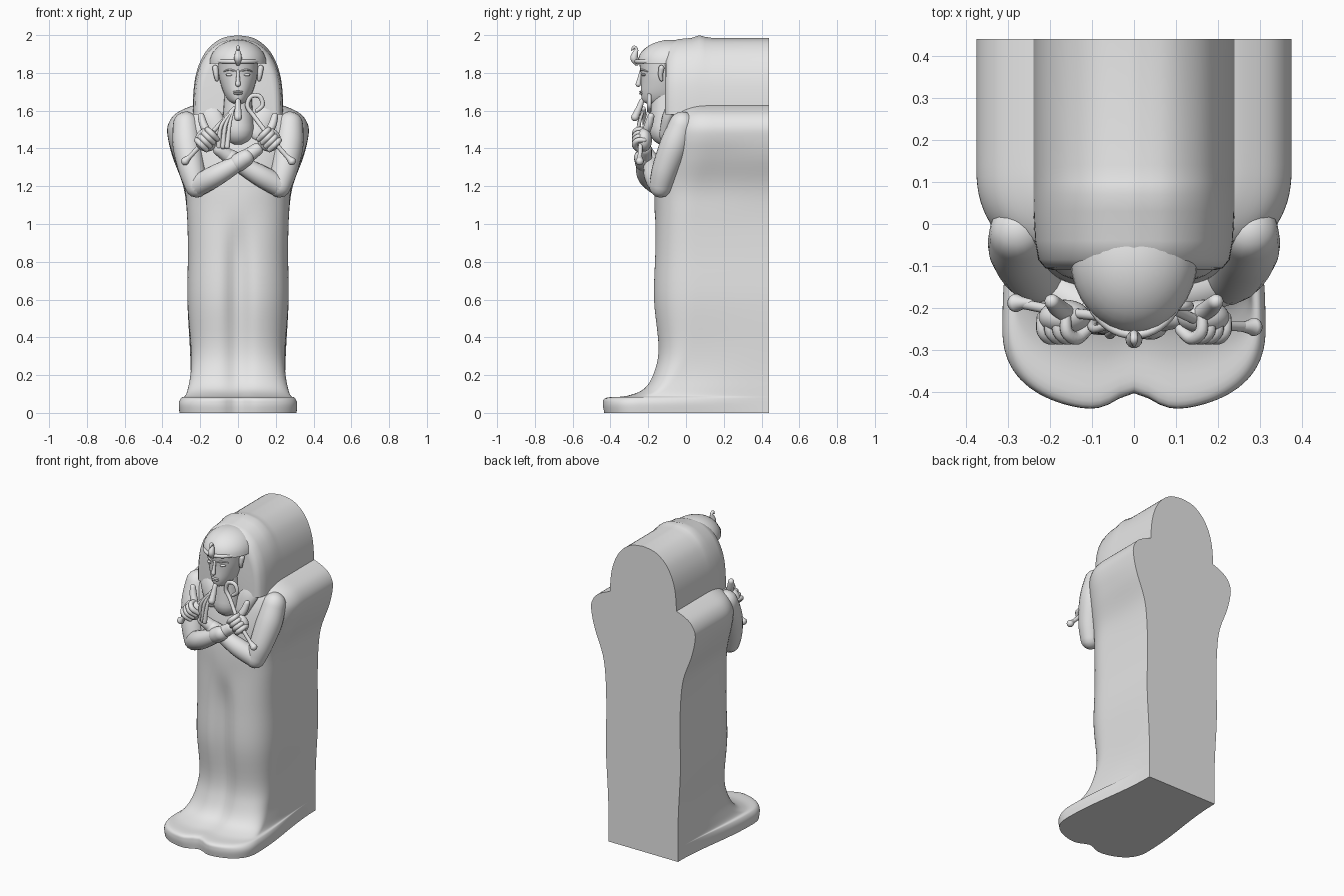
import bpy, bmesh
from math import sin, cos, pi, exp
from mathutils import Vector, Matrix

if "Cube" in bpy.data.objects:
    bpy.data.objects.remove(bpy.data.objects["Cube"])

stone = bpy.data.materials.new("pale grey stone")
stone.use_nodes = True
GREY = (0.8, 0.8, 0.8, 1)
stone.diffuse_color = GREY
stone.node_tree.nodes["Principled BSDF"].inputs["Base Color"].default_value = GREY


def finish(name, bm, angle=0.7):
    bmesh.ops.recalc_face_normals(bm, faces=bm.faces)
    mesh = bpy.data.meshes.new(name)
    bm.to_mesh(mesh)
    bm.free()
    mesh.materials.append(stone)
    obj = bpy.data.objects.new(name, mesh)
    bpy.context.collection.objects.link(obj)
    bpy.ops.object.select_all(action='DESELECT')
    obj.select_set(True)
    bpy.context.view_layer.objects.active = obj
    bpy.ops.object.shade_smooth_by_angle(angle=angle)
    return obj


def smooth(rows, steps):
    """Catmull-Rom through rows of any width."""
    out = []
    for i in range(len(rows) - 1):
        a, b, c, d = (rows[max(i - 1, 0)], rows[i], rows[i + 1], rows[min(i + 2, len(rows) - 1)])
        for k in range(steps):
            t = k / steps
            out.append([q + t * (r - p) / 2 + t * t * (2 * p - 5 * q + 4 * r - s) / 2
                        + t ** 3 * (3 * q - p - 3 * r + s) / 2
                        for p, q, r, s in zip(a, b, c, d)])
    return out + [list(rows[-1])]


def loft(name, rings, angle=0.7):
    bm = bmesh.new()
    loops = [[bm.verts.new(p) for p in ring] for ring in rings]
    n = len(loops[0])
    for low, high in zip(loops, loops[1:]):
        for i in range(n):
            j = (i + 1) % n
            bm.faces.new((low[i], low[j], high[j], high[i]))
    bm.faces.new(loops[0])
    bm.faces.new(loops[-1])
    return finish(name, bm, angle)


def tube(name, path, steps=6, sides=14, flat=1.0):
    """Round-ended tube through rows of x, y, z, radius."""
    rows = smooth(path, steps)
    pts = [Vector(r[:3]) for r in rows]
    last = len(pts) - 1
    tans = [(pts[min(i + 1, last)] - pts[max(i - 1, 0)]).normalized() for i in range(last + 1)]
    side = tans[0].cross(Vector((0, 1, 0)))
    side = side.normalized() if side.length > 0.1 else Vector((1, 0, 0))
    caps = [pi / 2 * k / 4 for k in (3.8, 3, 2, 1)]
    rings = []
    for i, (p, t) in enumerate(zip(pts, tans)):
        side = (side - t * side.dot(t)).normalized()
        other, r = t.cross(side), rows[i][3]
        spots = [(0, 1)]
        if i == 0:
            spots = [(-sin(a), cos(a)) for a in caps] + spots
        if i == last:
            spots += [(sin(a), cos(a)) for a in reversed(caps)]
        for along, scale in spots:
            rings.append([p + t * r * along + r * scale * (
                side * cos(2 * pi * k / sides) + other * flat * sin(2 * pi * k / sides))
                for k in range(sides)])
    return loft(name, rings, 1.1)


def ellipsoid(name, centre, size, floor=None):
    bm = bmesh.new()
    bmesh.ops.create_uvsphere(bm, u_segments=32, v_segments=18, radius=1,
                              matrix=Matrix.Translation(centre) @ Matrix.Diagonal((*size, 1)))
    if floor is not None:
        bmesh.ops.bisect_plane(bm, geom=bm.verts[:] + bm.edges[:] + bm.faces[:], clear_inner=True,
                               plane_co=(0, 0, floor), plane_no=(0, 0, 1))
    return finish(name, bm)


# Wrapped body, feet and back slab: z, back width, front width, side y, front y, groove
BODY = [(0, .25, .31, -.24, -.44, .04), (.05, .25, .313, -.24, -.447, .045),
        (.08, .25, .3, -.22, -.43, .045), (.09, .25, .28, -.18, -.32, .03),
        (.13, .25, .265, -.1, -.225, .025), (.22, .25, .25, -.03, -.175, .03),
        (.35, .255, .25, .03, -.155, .035), (.6, .268, .268, .05, -.18, .045),
        (.85, .265, .265, .05, -.172, .035), (1.05, .27, .27, .05, -.165, 0),
        (1.2, .29, .285, .08, -.165, 0), (1.35, .345, .34, .13, -.15, 0),
        (1.45, .37, .37, .14, -.13, 0), (1.52, .372, .372, .14, -.11, 0),
        (1.58, .335, .335, .14, -.085, 0), (1.62, .26, .26, .14, -.04, 0),
        (1.635, .2, .2, .14, .02, 0)]
rings = []
for z, back, front, ys, yf, groove in smooth(BODY, 5):
    half = []
    for k in range(10):
        t = k / 10
        ease = (1 - cos(pi * t)) / 2
        half.append((back + (front - back) * ease, .44 + (ys - .44) * t))
    for k in range(25):
        a = pi / 2 * k / 24
        x = front * max(cos(a), 0) ** .8
        y = ys + (yf - ys) * sin(a) ** .8 + groove * exp(-(x / .06) ** 2)
        half.append((x if k < 24 else 0, y))
    ring = half + [(-x, y) for x, y in reversed(half[:-1])]
    rings.append([(x, y, z) for x, y in ring])
loft("wrapped_body", rings)

# Arched headdress running back into the slab: y and scale of the arch
ARCH = [(.24, 0), (.237, .1), (.226, .19), (.2, .27), (.155, .34), (.085, .39), (0, .405)]
half = smooth(ARCH, 4)
arch = half + [(-x, z) for x, z in reversed(half[:-1])]
HOOD = [(.44, 1), (.14, 1), (.1, 1.015), (.07, 1.035), (.03, 1.0), (-.04, .985),
        (-.085, .95), (-.105, .88), (-.11, .8)]
loft("headdress_hood", [[(x * min(s, 1), y, 1.58 + z * s) for x, z in arch] for y, s in HOOD])
ellipsoid("headdress_dome", (0, -.08, 1.85), (.152, .178, .125), 1.85)

# Face
FACE = [(1.635, .025, -.2), (1.65, .05, -.228), (1.69, .074, -.238), (1.75, .094, -.238),
        (1.8, .104, -.24), (1.88, .108, -.252)]
loft("face", [[(w * cos(2 * pi * k / 32), -.12 + (-.12 - y) * sin(2 * pi * k / 32), z)
               for k in range(32)] for z, w, y in smooth(FACE, 4)])
tube("neck", [(0, -.11, 1.5, .085), (0, -.11, 1.7, .07)], sides=24)
tube("nose", [(0, -.238, 1.81, .008), (0, -.247, 1.77, .01), (0, -.253, 1.74, .014)])
for part, z in (("upper_lip", 1.7), ("lower_lip", 1.69)):
    ellipsoid(part, (0, -.236, z), (.026, .012, .006))
tube("brow_band", [(.118 * cos(pi * k / 12), -.12 - .143 * sin(pi * k / 12), 1.86, .011)
                   for k in range(13)], 2)
tube("beard", [(0, -.235, 1.65, .014), (0, -.25, 1.61, .017), (0, -.27, 1.565, .021)])
tube("cobra", [(0, -.262, 1.85, .012), (0, -.275, 1.875, .02), (0, -.27, 1.9, .017),
               (0, -.262, 1.925, .009), (0, -.275, 1.935, .01), (0, -.287, 1.922, .005)])
for s, label in ((1, "left"), (-1, "right")):
    ellipsoid(label + "_eye", (s * .044, -.222, 1.79), (.022, .013, .008))
    tube(label + "_brow", [(s * .018, -.241, 1.81, .004), (s * .045, -.234, 1.817, .005),
                           (s * .075, -.204, 1.808, .003)], 3, 8)
    tube(label + "_ear", [(s * .112, -.13, 1.765, .01), (s * .116, -.135, 1.79, .013),
                          (s * .12, -.13, 1.825, .016)], 4, 10)
    tube(label + "_lappet", [(s * .17, -.06, 1.64, .06), (s * .14, -.095, 1.57, .06),
                             (s * .11, -.115, 1.49, .05)], flat=.5)

# Crossed arms, each gripping a staff
for s, label in ((1, "left"), (-1, "right")):
    lift = .035 if s < 0 else 0
    tube(label + "_upper_arm", [(s * .275, -.02, 1.525, .07), (s * .268, -.06, 1.42, .078),
                                (s * .245, -.11, 1.29, .07), (s * .22, -.135, 1.2, .06)], sides=20)
    tube(label + "_forearm", [(s * .22, -.135, 1.2, .058), (s * .12, -.165 - lift, 1.255, .057),
                              (0, -.185 - lift, 1.325, .044), (s * -.1, -.215, 1.395, .034)], sides=20)
    tube(label + "_cuff", [(s * -.0, -.186 - lift, 1.325, .049),
                           (s * -.04, -.196 - lift, 1.35, .045)], 2, 20)
    hand = Vector((s * -.165, -.222, 1.445))
    ellipsoid(label + "_palm", hand, (.062, .042, .062))
    grip = Vector((s * -.7, 0, -.7))
    reach = Vector((s * -.7, 0, .7))
    for i in range(4):
        base = hand + grip * (.027 * i - .042) - reach * .02
        curl = [(-.015, -.03, .014), (.022, -.05, .016), (.055, -.035, .015), (.058, .0, .013)]
        tube(f"{label}_finger_{i + 1}", [(*(base + reach * along + Vector((0, out, 0))), r)
                                         for along, out, r in curl], 4, 10)
    tube(label + "_thumb", [(s * -.15, -.22, 1.47, .02), (s * -.18, -.2, 1.52, .022),
                            (s * -.195, -.185, 1.57, .018)])

# Staffs: hooked crook on the left, flail with strands on the right
tube("crook", [(.27, -.245, 1.345, .012), (.17, -.235, 1.46, .012), (.085, -.2, 1.57, .012),
               (.05, -.195, 1.625, .012), (.07, -.195, 1.675, .012), (.115, -.195, 1.675, .012),
               (.13, -.195, 1.63, .012), (.1, -.195, 1.6, .01)])
tube("flail_handle", [(-.265, -.19, 1.345, .012), (-.16, -.21, 1.46, .012),
                      (-.02, -.225, 1.61, .012)])
for i in range(3):
    x = -.045 - .022 * i
    tube(f"flail_strand_{i + 1}", [(-.025, -.225, 1.605, .007), (x, -.25, 1.52, .01),
                                   (x - .012, -.26 + .012 * i, 1.41, .014)])
for label, x, y in (("crook", .272, -.245), ("flail", -.268, -.188)):
    s = 1 if x > 0 else -1
    tube(label + "_knob", [(x - s * .02, y, 1.365, .01), (x, y, 1.345, .016),
                           (x + s * .012, y, 1.333, .022)], 3)
